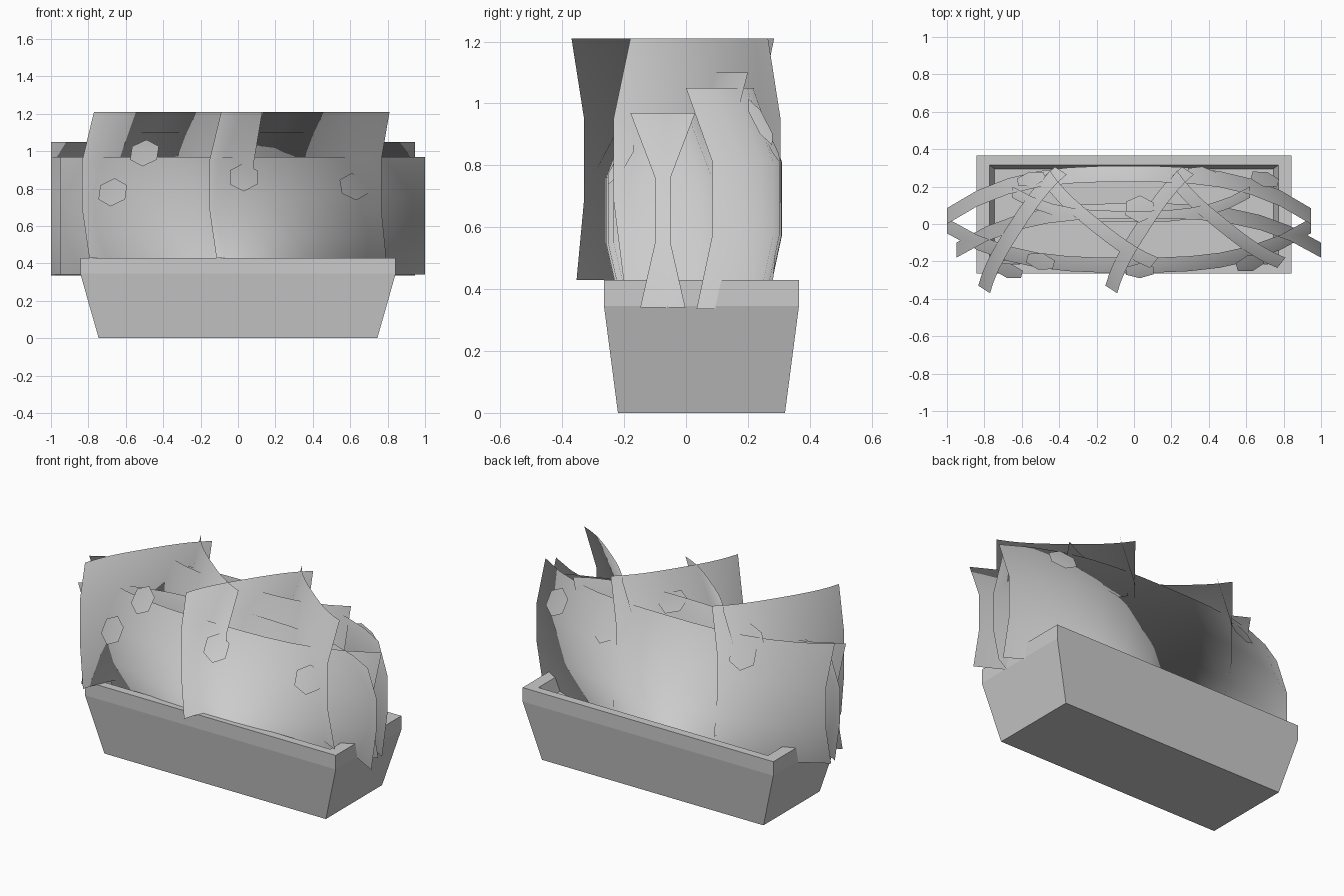
import bpy, bmesh
from mathutils import Matrix, Vector

cube = bpy.data.objects.get("Cube")
if cube:
    bpy.data.objects.remove(cube, do_unlink=True)

grey = bpy.data.materials.new("plain grey")
grey.use_nodes = True
grey.diffuse_color = (0.6, 0.6, 0.6, 1)
grey.node_tree.nodes["Principled BSDF"].inputs["Base Color"].default_value = (0.6, 0.6, 0.6, 1)

FOLIAGE_CENTRE = Vector((0, 0.05, 0.1))


def finish(name, bm, foliage=False):
    mesh = bpy.data.meshes.new(name)
    bm.to_mesh(mesh)
    bm.free()
    mesh.materials.append(grey)
    for poly in mesh.polygons:
        poly.use_smooth = foliage
    if foliage:
        # Soft dome normals, so that crossing sheets shade as one bush
        mesh.normals_split_custom_set_from_vertices(
            [(v.co - FOLIAGE_CENTRE).normalized() for v in mesh.vertices])
    obj = bpy.data.objects.new(name, mesh)
    bpy.context.collection.objects.link(obj)


def planter(rings, y_mid):
    """Stack rectangular rings (half width, half depth, height) into a trough."""
    bm = bmesh.new()
    loops = []
    for hx, hy, z in rings:
        corners = ((-1, -1), (1, -1), (1, 1), (-1, 1))
        loops.append([bm.verts.new((sx * hx, y_mid + sy * hy, z)) for sx, sy in corners])
    for low, high in zip(loops, loops[1:]):
        for i in range(4):
            k = (i + 1) % 4
            bm.faces.new((low[i], low[k], high[k], high[i]))
    bm.faces.new(loops[0][::-1])
    bm.faces.new(loops[-1])
    finish("planter_box", bm)


def card(name, start, end, z_low, z_high, bow, bulge, cuts=12):
    """Upright foliage sheet, bowed and bulging to the left of start -> end."""
    a, b = Vector(start), Vector(end)
    along = b - a
    left = Vector((-along.y, along.x)).normalized()
    rows = (0.4 * bulge, bulge, bulge, 0)
    bm = bmesh.new()
    grid = []
    for i in range(cuts + 1):
        t = i / cuts
        arch = bow * (1 - abs(2 * t - 1) ** 3)
        column = []
        for j, offset in enumerate(rows):
            p = a + along * t + left * (arch + offset)
            column.append(bm.verts.new((p.x, p.y, z_low + (z_high - z_low) * j / 3)))
        grid.append(column)
    for c, d in zip(grid, grid[1:]):
        for j in range(3):
            bm.faces.new((c[j], c[j + 1], d[j + 1], d[j]))
    finish(name, bm, True)


def leaf(name, centre, facing, radius=0.085):
    """Small six-sided leaf plate."""
    turn = Vector(facing).to_track_quat("Z", "Y").to_matrix().to_4x4()
    bm = bmesh.new()
    bmesh.ops.create_circle(bm, cap_ends=True, segments=6, radius=radius,
                            matrix=Matrix.Translation(centre) @ turn)
    finish(name, bm, True)


# Trough with a vertical rim and a sunken soil bed
planter([(0.745, 0.27, 0), (0.843, 0.315, 0.345), (0.843, 0.315, 0.43),
         (0.772, 0.265, 0.43), (0.745, 0.245, 0.35)], 0.05)

# Long sheets running the length of the trough
card("foliage_front", (0.945, 0.03), (-1, 0.03), 0.34, 0.97, 0.21, 0.08)
card("foliage_middle", (-0.95, -0.18), (1, -0.18), 0.34, 0.97, 0.21, 0.08)
card("foliage_back", (-1, 0), (0.945, 0), 0.335, 1.05, 0.225, 0.085)
card("foliage_inner", (0.62, 0.2), (-0.65, 0.2), 0.4, 1.1, 0.13, 0.06)

# Two pairs of taller sheets crossing the trough
for side, shift in (("right", 0), ("left", 0.68)):
    card(f"cross_sheet_{side}_a", (-0.77 + shift, -0.37), (-0.36 + shift, 0.265),
         0.43, 1.21, 0.04, 0.075)
    card(f"cross_sheet_{side}_b", (0.13 + shift, -0.18), (-0.45 + shift, 0.285),
         0.43, 1.21, 0.04, 0.07)

# Scattered leaves on the front, back and top
spots = [(-0.67, -0.25, 0.78), (-0.5, -0.2, 0.99), (0.03, -0.25, 0.86), (0.62, -0.21, 0.81),
         (0.7, 0.24, 0.94), (0.36, 0.27, 0.88), (-0.55, 0.24, 0.95), (0.03, 0.08, 1.06)]
for n, (x, y, z) in enumerate(spots):
    leaf(f"leaf_{n + 1}", (x, y, z), (0.3 * x, 3 * y, 0.4))
